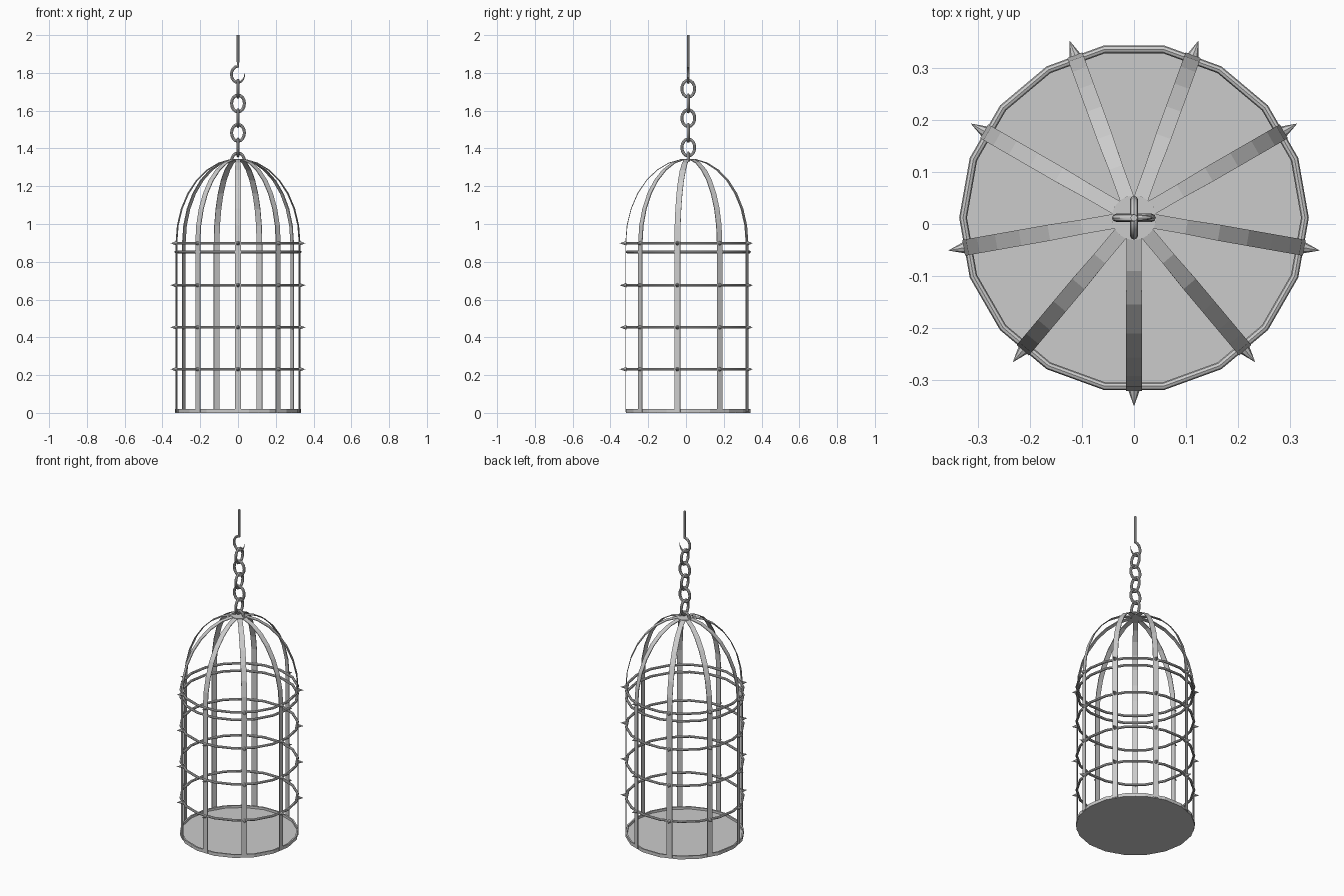
import bpy, bmesh
from math import sin, cos, pi, radians
from mathutils import Matrix, Vector

if "Cube" in bpy.data.objects:
    bpy.data.objects.remove(bpy.data.objects["Cube"])

CY = 0.012                      # cage axis sits slightly behind the origin
BAR_ANGLES = [radians(-90 + 40 * i) for i in range(9)]


def mesh_object(name, bm):
    bmesh.ops.recalc_face_normals(bm, faces=bm.faces)
    me = bpy.data.meshes.new(name)
    bm.to_mesh(me)
    bm.free()
    ob = bpy.data.objects.new(name, me)
    bpy.context.collection.objects.link(ob)
    return ob


def tube(name, pts, radius, cyclic=False, res=2, tips=None, smooth=True):
    """Round tube along a poly path, turned into a mesh."""
    cu = bpy.data.curves.new(name, 'CURVE')
    cu.dimensions = '3D'
    cu.bevel_depth = radius
    cu.bevel_resolution = res
    cu.use_fill_caps = not cyclic
    sp = cu.splines.new('POLY')
    sp.points.add(len(pts) - 1)
    for i, p in enumerate(pts):
        sp.points[i].co = (*p, 1)
        sp.points[i].radius = tips[i] if tips else 1
    sp.use_cyclic_u = cyclic
    ob = bpy.data.objects.new(name, cu)
    bpy.context.collection.objects.link(ob)
    bpy.ops.object.select_all(action='DESELECT')
    ob.select_set(True)
    bpy.context.view_layer.objects.active = ob
    bpy.ops.object.convert(target='MESH')
    if smooth:
        bpy.ops.object.shade_smooth_by_angle(angle=radians(40))
    return ob


def disc(name, radius, z, depth, sides):
    bm = bmesh.new()
    bmesh.ops.create_cone(bm, cap_ends=True, segments=sides, radius1=radius,
                          radius2=radius, depth=depth,
                          matrix=Matrix.Translation((0, CY, z + depth / 2)))
    return mesh_object(name, bm)


def ring_points(r, z, n=18):
    return [(r * cos(2 * pi * i / n), CY + r * sin(2 * pi * i / n), z) for i in range(n)]


# floor plate and its rim
disc("floor", 0.33, 0.0, 0.006, 18)
bm = bmesh.new()
profile = [(0.325, 0.0), (0.334, 0.0), (0.334, 0.02), (0.325, 0.02)]
loops = [[bm.verts.new(p) for p in ring_points(r, z)] for r, z in profile]
for a, b in zip(loops, loops[1:] + loops[:1]):
    for i in range(18):
        j = (i + 1) % 18
        bm.faces.new((a[i], a[j], b[j], b[i]))
mesh_object("floor_rim", bm)

# flat bars: straight up, then bent over into the dome
path = [(0.331, 0.004), (0.331, 0.90)]
for k in range(1, 8):
    t = radians(84) * k / 7
    path.append((0.331 * cos(t), 0.90 + 0.445 * sin(t)))
bm = bmesh.new()
for a in BAR_ANGLES:
    out, side = Vector((cos(a), sin(a), 0)), Vector((-sin(a), cos(a), 0))
    rows = []
    for k, (r, z) in enumerate(path):
        t = radians(84) * max(k - 1, 0) / 7
        n = out * cos(t) + Vector((0, 0, sin(t)))
        w = 0.0155 if k < 7 else 0.014
        c = out * r + Vector((0, CY, z))
        rows.append([bm.verts.new(c + side * s * w + n * d * 0.002)
                     for s, d in ((-1, -1), (1, -1), (1, 1), (-1, 1))])
    for p, q in zip(rows, rows[1:]):
        for i in range(4):
            j = (i + 1) % 4
            bm.faces.new((p[i], p[j], q[j], q[i]))
    bm.faces.new(rows[0])
    bm.faces.new(rows[-1])
mesh_object("bars", bm)

# hoops
for i, z in enumerate((0.231, 0.453, 0.676, 0.852, 0.898)):
    tube(f"hoop_{i + 1}", ring_points(0.329, z), 0.0075, cyclic=True, res=2)

# spikes where the hoops cross the bars
bm = bmesh.new()
for z in (0.231, 0.453, 0.676, 0.898):
    for a in BAR_ANGLES:
        m = (Matrix.Translation((0, CY, z)) @ Matrix.Rotation(a, 4, 'Z')
             @ Matrix.Translation((0.3455, 0, 0)) @ Matrix.Rotation(pi / 2, 4, 'Y'))
        bmesh.ops.create_cone(bm, cap_ends=True, segments=8, radius1=0.0125,
                              radius2=0, depth=0.035, matrix=m)
mesh_object("spikes", bm)

# crown plate with half loop
disc("crown_plate", 0.043, 1.336, 0.009, 18)


def link_points(z, facing_front, start=0, sweep=2 * pi, n=16, end=False):
    pts = []
    for i in range(n + (1 if end else 0)):
        t = start + sweep * i / n
        h, v = 0.034 * cos(t), 0.0445 * sin(t)
        pts.append((h, CY, z + v) if facing_front else (0, CY + h, z + v))
    return pts


tube("crown_loop", link_points(1.332, True, 0, pi, 8, True), 0.008)

# chain links, alternately turned
for i in range(5):
    tube(f"chain_link_{i + 1}", link_points(1.405 + 0.0778 * i, i % 2 == 1),
         0.008, cyclic=True)

# hook with straight shank and pointed tip
pts, tips = [(0, CY, 2.0), (0, CY, 1.86)], [0.9, 0.9]
for i in range(13):
    t = pi / 2 + radians(275) * i / 12
    pts.append((0.035 * cos(t), CY, 1.792 + 0.043 * sin(t)))
    tips.append(1 if i < 9 else 1 - 0.22 * (i - 8))
tube("hook", pts, 0.0075, tips=tips)
